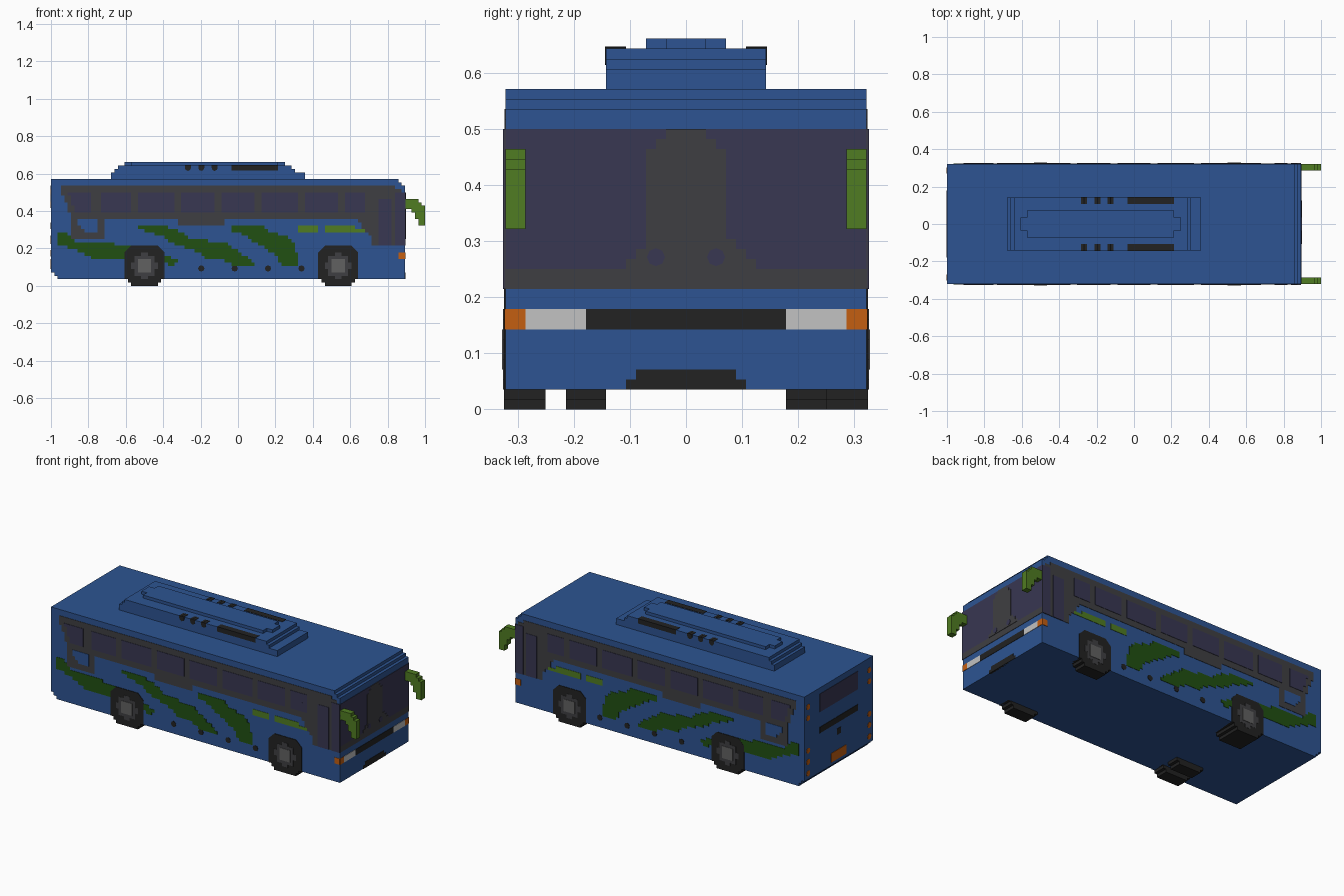
import bpy, bmesh, math

cube = bpy.data.objects.get("Cube")
if cube:
    bpy.data.objects.remove(cube, do_unlink=True)

V = 2 / 112          # one block; all coordinates below are in blocks
SIDE, NOSE, TAIL = 18, 50, -56
SKIN = 0.12          # thickness of one painted layer, in blocks


def material(name, r, g, b):
    lin = [((c / 255 + 0.055) / 1.055) ** 2.4 for c in (r, g, b)] + [1]
    m = bpy.data.materials.new(name)
    m.use_nodes = True
    m.diffuse_color = lin
    bsdf = m.node_tree.nodes["Principled BSDF"]
    bsdf.inputs["Base Color"].default_value = lin
    bsdf.inputs["Roughness"].default_value = 0.8
    return m


BLUE = material("body blue", 45, 84, 146)
GREY = material("window frame grey", 63, 63, 66)
GLASS = material("tinted glass", 56, 55, 82)
DGREEN = material("dark green", 33, 80, 18)
LGREEN = material("light green", 80, 124, 34)
ORANGE = material("orange", 196, 94, 17)
WHITE = material("lamp white", 194, 194, 194)
BLACK = material("black", 34, 34, 34)
HUB = material("hub grey", 97, 97, 97)


def rect(u0, u1, w0, w1):
    return [(u0, w0), (u1, w0), (u1, w1), (u0, w1)]


def disc(u, w, r, n=24):
    return [(u + r * math.cos(2 * math.pi * i / n), w + r * math.sin(2 * math.pi * i / n))
            for i in range(n)]


def add_prism(bm, poly, axis, lo, hi):
    """Extrude an upright outline along x or y."""
    def put(u, w, d):
        return bm.verts.new([c * V for c in ((u, d, w) if axis == "y" else (d, u, w))])
    a = [put(u, w, lo) for u, w in poly]
    b = [put(u, w, hi) for u, w in poly]
    bm.faces.new(a)
    bm.faces.new(b[::-1])
    for i in range(len(a)):
        j = (i + 1) % len(a)
        bm.faces.new((a[i], b[i], b[j], a[j]))


def finish(bm, name, mat):
    bmesh.ops.recalc_face_normals(bm, faces=bm.faces[:])
    me = bpy.data.meshes.new(name)
    bm.to_mesh(me)
    bm.free()
    me.materials.append(mat)
    ob = bpy.data.objects.new(name, me)
    bpy.context.collection.objects.link(ob)
    return ob


def solid(name, mat, poly, axis, lo, hi):
    bm = bmesh.new()
    add_prism(bm, poly, axis, lo, hi)
    return finish(bm, name, mat)


def stepped(name, mat, polys, axis, lo, hi):
    """Fill outlines with rows of whole blocks, giving stair-stepped edges."""
    bm = bmesh.new()
    for poly in polys:
        for row in range(0, 40):
            w, hits = row + 0.5, []
            for (u0, w0), (u1, w1) in zip(poly, poly[1:] + poly[:1]):
                if (w0 > w) != (w1 > w):
                    hits.append(u0 + (w - w0) * (u1 - u0) / (w1 - w0))
            hits = [math.floor(h + 0.5) for h in sorted(hits)]
            for u0, u1 in zip(hits[::2], hits[1::2]):
                if u1 > u0:
                    add_prism(bm, rect(u0, u1, row, row + 1), axis, lo, hi)
    return finish(bm, name, mat)


def side_paint(name, mat, polys, layer=1):
    for label, s in (("right", -1), ("left", 1)):
        stepped(f"{name}_{label}", mat, polys, "y", s * (SIDE - 0.5), s * (SIDE + SKIN * layer))


def nose_paint(name, mat, polys, layer=1):
    stepped(name, mat, polys, "x", NOSE - 0.5, NOSE + SKIN * layer)


def tail_paint(name, mat, polys, layer=1):
    stepped(name, mat, polys, "x", TAIL + 0.5, TAIL - SKIN * layer)


# Body shell with stepped roof front and stepped rear underside
solid("body", BLUE, [(-54, 2), (50, 2), (50, 30), (49, 30), (49, 31), (48, 31), (48, 32),
                     (-56, 32), (-56, 4), (-55, 4), (-55, 3), (-54, 3)], "y", -SIDE, SIDE)

# Roof unit in tiers, with vents on both edges
solid("roof_unit_base", BLUE, rect(-38, 20, 32, 34), "y", -8, 8)
solid("roof_unit_step", BLUE, rect(-37, 17, 34, 35), "y", -8, 8)
solid("roof_unit_middle", BLUE, rect(-36, 16, 35, 36), "y", -8, 8)
solid("roof_unit_top", BLUE, rect(-34, 14, 36, 37), "y", -2, 2)
solid("roof_unit_top_wide", BLUE, rect(-32, 12, 36, 37), "y", -4, 4)
for s in (-1, 1):
    bm = bmesh.new()
    for u in (-15, -11, -7):
        add_prism(bm, disc(u, 35.3, 0.9, 8), "y", s * 6, s * 8.1)
        add_prism(bm, rect(u - 0.9, u + 0.9, 35.2, 36.1), "y", s * 6, s * 8.1)
    add_prism(bm, rect(-2, 12, 34.5, 36.1), "y", s * 6, s * 8.1)
    finish(bm, "roof_vents_left" if s > 0 else "roof_vents_right", BLACK)

# Side windows
side_paint("window_band", GREY, [[
    (-53, 30), (46, 30), (50, 28), (50, 12), (40, 12), (40, 14.5), (37, 18), (35, 20),
    (-4, 20), (-4, 18), (-18, 18), (-18, 20), (-40, 20), (-40, 14), (-50, 14),
    (-50, 21), (-53, 28)]])
panes = [(-41, -32), (-30, -19), (-17, -7), (-5, 5), (7, 18), (20, 30), (32, 38)]
side_paint("side_glass", GLASS,
           [rect(a, b, 22, 28) for a, b in panes]
           + [[(-51, 28), (-44, 28), (-44, 22), (-49, 22)],
              rect(42, 46, 12, 26), rect(47, 50, 12, 28)], 2)
side_paint("rear_quarter_panel", BLUE, [[(-48, 20), (-42, 20), (-42, 16), (-46, 16), (-48, 18)]], 2)

# Side stripes and small details
side_paint("green_swooshes", DGREEN, [
    [(-54, 16), (-51.5, 16), (-49, 13.5), (-38, 12.6), (-34, 11.8), (-22.5, 10), (-18.5, 7.5),
     (-20, 6), (-22.5, 7), (-34, 8), (-43, 8), (-49, 10.8), (-54, 12.5)],
    [(-30, 18), (-22, 18), (-18, 16.5), (-14, 14), (-4, 13), (1, 9.5), (5.5, 6.8), (5, 6),
     (-1, 6.2), (-5, 8), (-10, 8.3), (-11, 10), (-16, 11.5), (-20, 13), (-23, 15), (-30, 17)],
    [(-2, 18), (7, 18), (9, 16.5), (14, 15), (16.5, 12.5), (18, 8.5), (18, 6), (13, 6),
     (12, 8.4), (8, 11.5), (3.5, 14), (0.5, 16), (-2, 16.4)]])
side_paint("light_green_strips", LGREEN, [rect(18, 24, 16, 18), rect(26, 35, 16, 18),
                                          rect(35, 38, 16, 17)])
side_paint("side_marker", ORANGE, [rect(48, 50, 8, 10)])
for label, s in (("right", -1), ("left", 1)):
    bm = bmesh.new()
    for u in (-11, -1, 9, 19):
        add_prism(bm, disc(u, 5.2, 0.95, 8), "y", s * (SIDE - 0.5), s * (SIDE + SKIN))
    finish(bm, f"side_dots_{label}", BLACK)

# Wheels: flush with the sides, doubled at the rear
def tyre(u):
    return [(u - 4, 0), (u + 4, 0), (u + 4, 1), (u + 5, 1), (u + 5, 2), (u + 6, 2), (u + 6, 10),
            (u + 5, 11), (u + 4, 12), (u - 4, 12), (u - 5, 11), (u - 6, 10), (u - 6, 2),
            (u - 5, 2), (u - 5, 1), (u - 4, 1)]


for name, u in (("rear", -28), ("front", 30)):
    for label, s in (("right", -1), ("left", 1)):
        inner = 10 if (name, s) == ("rear", 1) else 14
        solid(f"{name}_tyre_{label}", BLACK, tyre(u), "y", s * inner, s * (SIDE + SKIN * 1.5))
    side_paint(f"{name}_rim", GREY, [disc(u, 6, 3.7)], 2)
    side_paint(f"{name}_hub", HUB, [disc(u, 6, 2.3)], 3)
solid("rear_inner_tyre_right", BLACK, tyre(-28), "y", -12, -8)

# Windscreen, lamps and bumper
nose_paint("windscreen_frame", GREY, [rect(-18, 18, 12, 14)])
nose_paint("windscreen", GLASS, [rect(-18, 18, 14, 28)])
nose_paint("windscreen_centre", GREY, [[
    (-2, 28), (2, 28), (2, 27), (4, 25.5), (4, 17), (5, 16), (7, 14), (-7, 14), (-5, 16),
    (-4, 17), (-4, 25.5), (-2, 27)]], 2)
solid("windscreen_dot_right", GLASS, disc(-3, 15.2, 0.9, 8), "x", NOSE, NOSE + SKIN * 3)
solid("windscreen_dot_left", GLASS, disc(3, 15.2, 0.9, 8), "x", NOSE, NOSE + SKIN * 3)
nose_paint("front_grille", BLACK, [rect(-10, 10, 8, 10)])
nose_paint("headlamps", WHITE, [rect(-16, -10, 8, 10), rect(10, 16, 8, 10)])
nose_paint("front_indicators", ORANGE, [rect(-18, -16, 8, 10), rect(16, 18, 8, 10)])
nose_paint("front_bumper_plate", BLACK, [rect(-6, 6, 2, 3), rect(-5, 5, 3, 4)])

# Stepped door mirrors reaching forward
arm = [(50, 26), (54, 26), (54, 25), (55, 25), (55, 24), (56, 24), (56, 18), (54, 18),
       (54, 20), (53, 20), (53, 22), (52, 22), (52, 23), (50, 23)]
solid("mirror_right", LGREEN, arm, "y", -18, -16)
solid("mirror_left", LGREEN, arm, "y", 16, 18)

# Tail: window, louvre, badge plate and lamps
tail_paint("rear_window", GLASS, [rect(-10, 10, 24, 30)])
tail_paint("rear_louvre", BLACK, [rect(-10, 10, 17, 19)])
tail_paint("rear_latch", BLACK, [rect(-1, 1, 13, 15)])
tail_paint("rear_plate", ORANGE, [rect(-4, 4, 5, 8)])
bm = bmesh.new()
for y in (-16, 16):
    for z in (28, 24.3, 13.5, 9.8, 6):
        add_prism(bm, disc(y, z, 0.95, 8), "x", TAIL + 0.5, TAIL - SKIN)
finish(bm, "tail_lamps", ORANGE)
